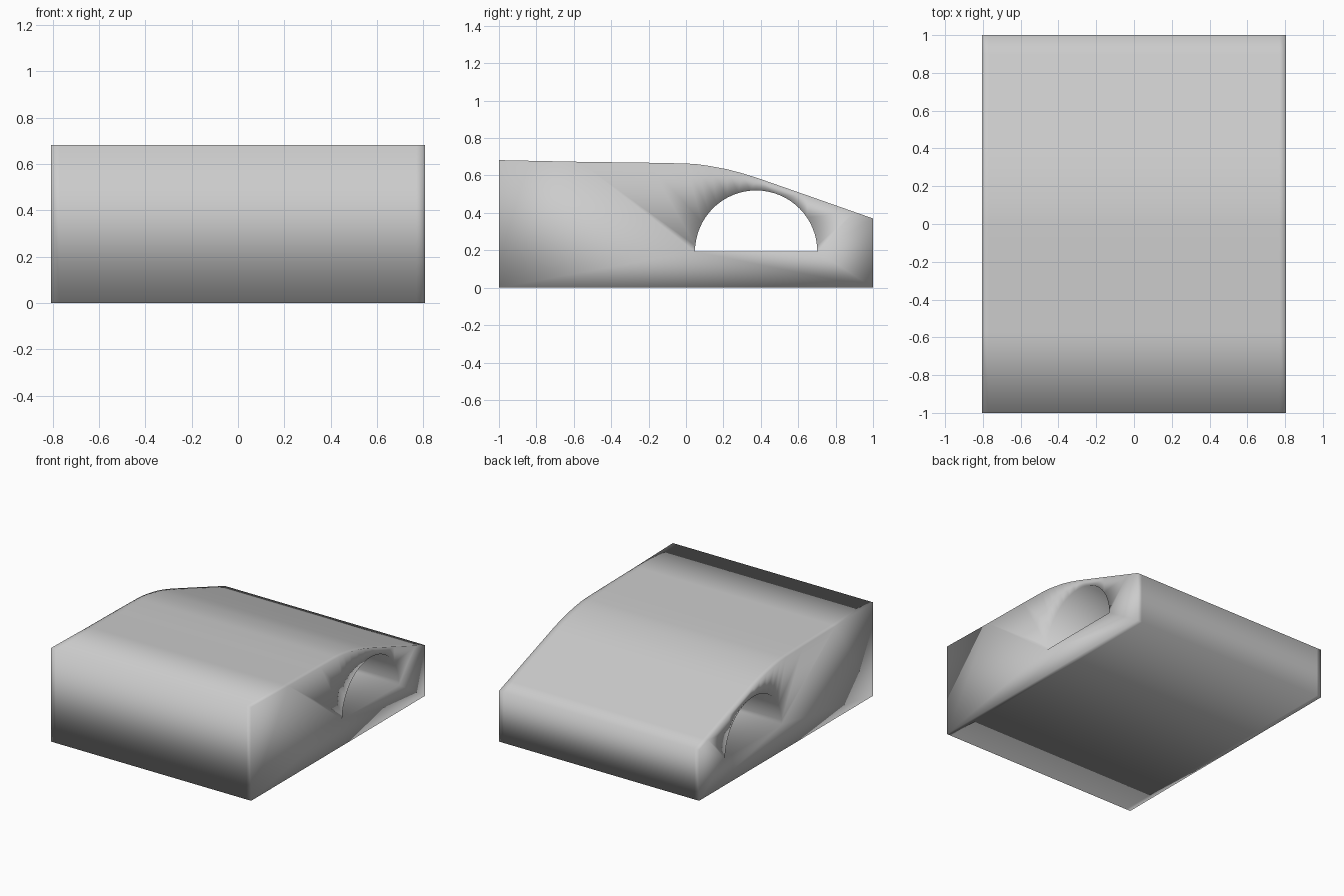
import bpy
import bmesh
import math

cube = bpy.data.objects.get("Cube")
if cube:
    bpy.data.objects.remove(cube, do_unlink=True)

# Plain grey material
grey = bpy.data.materials.new("light_grey")
grey.use_nodes = True
colour = (0.6, 0.6, 0.6, 1)
grey.diffuse_color = colour
grey.node_tree.nodes["Principled BSDF"].inputs["Base Color"].default_value = colour

# Side outline (y, z): flat floor, tall front, crest sloping down to the back
outline = [(-1, 0), (1, 0), (1, 0.37), (0.9, 0.405), (0.65, 0.493), (0.38, 0.587),
           (0.3, 0.612), (0.22, 0.633), (0.13, 0.65), (0.06, 0.66), (0, 0.664),
           (-0.2, 0.668), (-0.57, 0.673), (-1, 0.682)]

# Half-round tunnel through the sides
SEGMENTS = 32
RADIUS = 0.327
arch = [(0.375 + RADIUS * math.cos(math.pi * i / SEGMENTS),
         0.193 + RADIUS * math.sin(math.pi * i / SEGMENTS)) for i in range(SEGMENTS + 1)]

HALF = 0.806
INSET = 0.77
bm = bmesh.new()


def wall(points, stations):
    """Sweep a closed outline across x and return its two end rings."""
    rings = [[bm.verts.new((x, y, z)) for y, z in points] for x in stations]
    for a, b in zip(rings, rings[1:]):
        for i in range(len(points)):
            j = (i + 1) % len(points)
            bm.faces.new((a[i], a[j], b[j], b[i]))
    return rings[0], rings[-1]


def ring_edges(ring):
    return [bm.edges.get((ring[i - 1], ring[i])) for i in range(len(ring))]


shell_ends = wall(outline, (-HALF, -INSET, INSET, HALF))
tunnel_ends = wall(arch, (-HALF, HALF))

# Side panels between the outline and the tunnel opening
for side, shell, tunnel in zip((-1, 1), shell_ends, tunnel_ends):
    bmesh.ops.triangle_fill(bm, edges=ring_edges(shell) + ring_edges(tunnel),
                            use_beauty=True, normal=(side, 0, 0))

bmesh.ops.recalc_face_normals(bm, faces=bm.faces[:])
for face in bm.faces:
    face.smooth = True

mesh = bpy.data.meshes.new("sloped_body")
bm.to_mesh(mesh)
bm.free()
mesh.materials.append(grey)
body = bpy.data.objects.new("sloped_body", mesh)
bpy.context.collection.objects.link(body)
